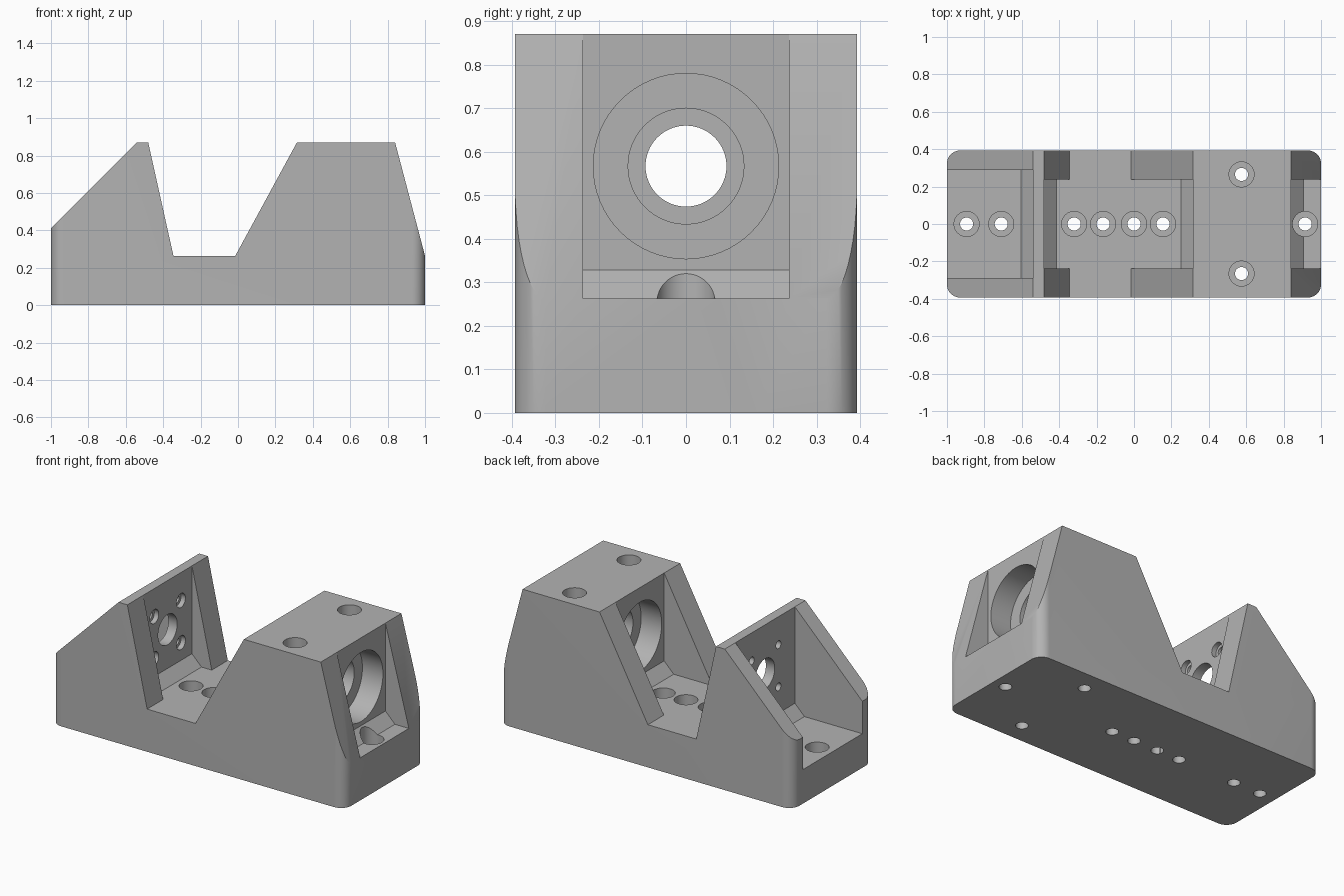
import bpy, bmesh, math
from mathutils import Matrix, Vector

if "Cube" in bpy.data.objects:
    bpy.data.objects.remove(bpy.data.objects["Cube"])

grey = bpy.data.materials.new("machined grey")
grey.use_nodes = True
grey.diffuse_color = (0.45, 0.45, 0.45, 1)
grey.node_tree.nodes["Principled BSDF"].inputs["Base Color"].default_value = (0.45, 0.45, 0.45, 1)

HALF = 0.393      # half width of the body
FLOOR = 0.263     # valley and pocket floor
TOP = 0.87
AXIS = 0.567      # height of the shaft bore


def make(name, bm):
    bmesh.ops.recalc_face_normals(bm, faces=bm.faces[:])
    mesh = bpy.data.meshes.new(name)
    bm.to_mesh(mesh)
    bm.free()
    mesh.materials.append(grey)
    obj = bpy.data.objects.new(name, mesh)
    bpy.context.scene.collection.objects.link(obj)
    return obj


def prism(name, points, half):
    """Side profile (x, z) extruded symmetrically along y."""
    bm = bmesh.new()
    face = bm.faces.new([bm.verts.new((x, -half, z)) for x, z in points])
    out = bmesh.ops.extrude_face_region(bm, geom=[face])
    verts = [v for v in out["geom"] if isinstance(v, bmesh.types.BMVert)]
    bmesh.ops.translate(bm, verts=verts, vec=(0, 2 * half, 0))
    return make(name, bm)


def cylinder(name, start, end, radius, segments=48):
    a, b = Vector(start), Vector(end)
    turn = (b - a).to_track_quat("Z", "Y").to_matrix().to_4x4()
    bm = bmesh.new()
    bmesh.ops.create_cone(bm, cap_ends=True, segments=segments, radius1=radius,
                          radius2=radius, depth=(b - a).length,
                          matrix=Matrix.Translation((a + b) / 2) @ turn)
    return make(name, bm)


def combine(target, tool, operation="DIFFERENCE"):
    tool.hide_render = True
    mod = target.modifiers.new(tool.name, "BOOLEAN")
    mod.operation, mod.solver, mod.object = operation, "EXACT", tool
    bpy.context.view_layer.objects.active = target
    bpy.ops.object.modifier_apply(modifier=mod.name)
    bpy.data.objects.remove(tool)


# Body side profile with two towers and a valley
body = prism("bracket_body", [
    (-1, 0), (1, 0), (1, FLOOR), (0.84, TOP), (0.315, TOP), (-0.015, FLOOR),
    (-0.345, FLOOR), (-0.48, TOP), (-0.54, TOP), (-1, 0.41)], HALF)

# Round the four vertical corners
bm = bmesh.new()
bmesh.ops.create_cube(bm, size=1, matrix=Matrix.Translation((0, 0, 0.5))
                      @ Matrix.Diagonal((2, 2 * HALF, 2, 1)))
upright = [e for e in bm.edges if abs(e.verts[0].co.z - e.verts[1].co.z) > 1]
bmesh.ops.bevel(bm, geom=upright, offset=0.07, segments=12, profile=0.5, affect="EDGES")
combine(body, make("corner_envelope", bm), "INTERSECT")

# Pockets, each with a sloped foot where the floor meets a wall
C = 0.065
LOW = 0.21
combine(body, prism("end_pocket", [
    (-1.2, LOW), (-0.54 - C, LOW), (-0.54, LOW + C), (-0.54, 1.1), (-1.2, 1.1)], 0.29))
combine(body, prism("middle_pocket", [
    (-0.48 + C, FLOOR), (0.315 - C, FLOOR), (0.315, FLOOR + C), (0.315, 1.1),
    (-0.48, 1.1), (-0.48, FLOOR + C)], 0.237))
combine(body, prism("front_pocket", [
    (1.2, FLOOR), (0.84 + C, FLOOR), (0.84, FLOOR + C), (0.84, 1.1), (1.2, 1.1)], 0.237))

# Shaft bore with a bearing seat at both ends
combine(body, cylinder("bore", (0.2, 0, AXIS), (1, 0, AXIS), 0.133, 64))
for a, b in ((0.2, 0.455), (0.70, 1.0)):
    combine(body, cylinder("bearing_seat", (a, 0, AXIS), (b, 0, AXIS), 0.213, 64))

# Thin plate: centre hole and four recessed screw holes
combine(body, cylinder("plate_hole", (-0.7, 0, AXIS), (-0.4, 0, AXIS), 0.093, 64))
for sy in (-1, 1):
    for sz in (-1, 1):
        y, z = sy * 0.13, AXIS + sz * 0.13
        combine(body, cylinder("screw_hole", (-0.6, y, z), (-0.4, y, z), 0.024, 24))
        combine(body, cylinder("screw_recess", (-0.51, y, z), (-0.4, y, z), 0.043, 24))

# Vertical mounting holes with wide upper recesses
mounts = [(x, 0) for x in (-0.895, -0.71, -0.32, -0.165, 0, 0.155, 0.915)]
mounts += [(0.575, 0.265), (0.575, -0.265)]
for x, y in mounts:
    recess_top = 1.0 if y else 0.4
    combine(body, cylinder("mount_hole", (x, y, -0.1), (x, y, 0.35), 0.035, 32))
    combine(body, cylinder("mount_recess", (x, y, 0.13), (x, y, recess_top), 0.067, 48))

bpy.ops.object.select_all(action="DESELECT")
body.select_set(True)
bpy.context.view_layer.objects.active = body
bpy.ops.object.shade_smooth_by_angle(angle=math.radians(25))
